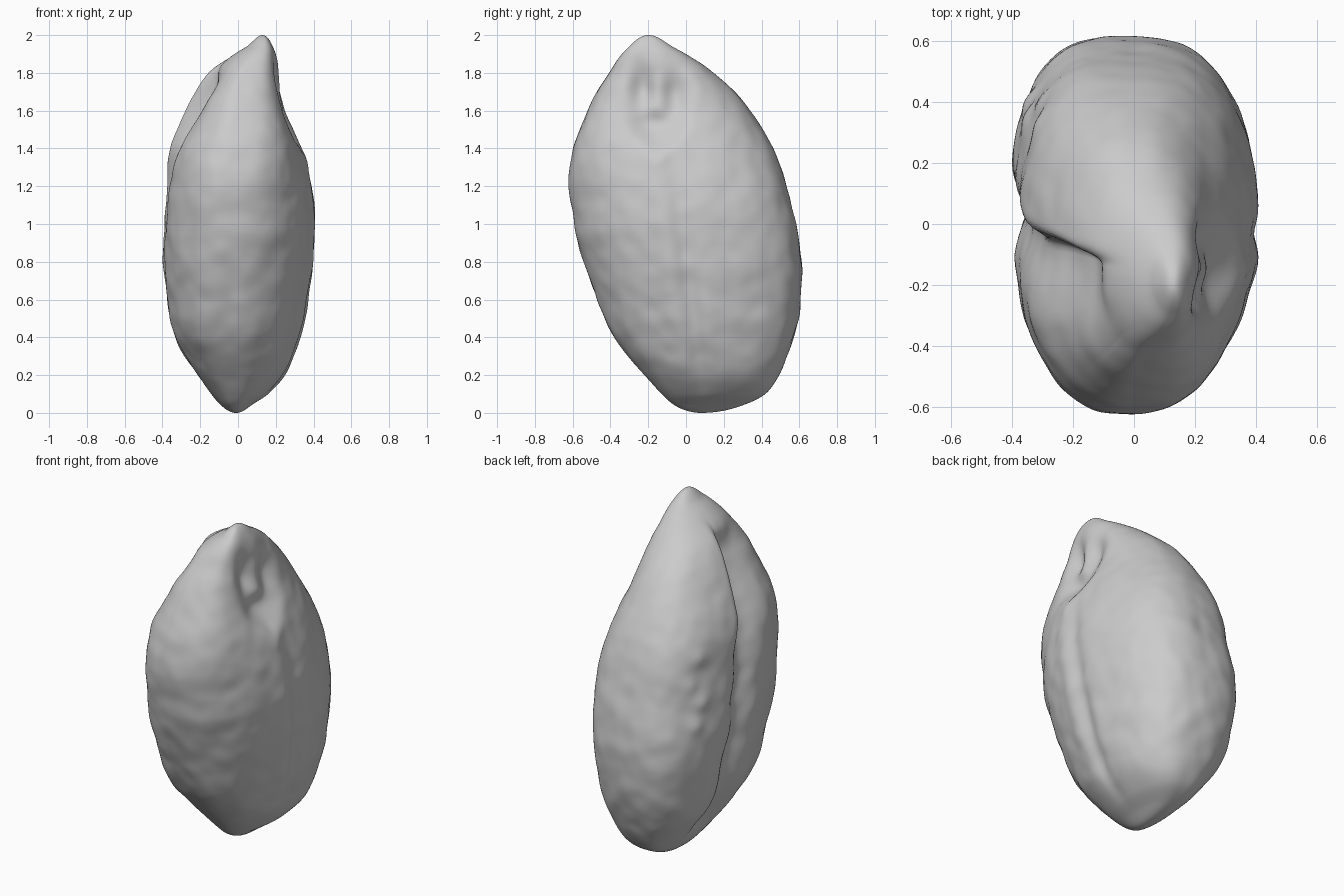
import bpy, bmesh, math
from mathutils import Vector, noise

if "Cube" in bpy.data.objects:
    bpy.data.objects.remove(bpy.data.objects["Cube"], do_unlink=True)

# Height, then left/right and front/back limits of the husk
PROFILE = [
    (0.0, -0.01, -0.01, 0.08, 0.08), (0.04, -0.09, 0.07, -0.06, 0.3),
    (0.1, -0.15, 0.16, -0.13, 0.42), (0.2, -0.23, 0.25, -0.22, 0.49),
    (0.4, -0.35, 0.33, -0.38, 0.57), (0.6, -0.39, 0.37, -0.47, 0.605),
    (0.8, -0.41, 0.4, -0.54, 0.61), (1.0, -0.4, 0.41, -0.59, 0.58),
    (1.2, -0.385, 0.39, -0.62, 0.53), (1.4, -0.365, 0.335, -0.595, 0.46),
    (1.6, -0.285, 0.265, -0.52, 0.34), (1.8, -0.16, 0.225, -0.41, 0.15),
    (1.9, -0.02, 0.2, -0.34, 0.0), (1.95, 0.06, 0.18, -0.29, -0.09),
    (2.0, 0.13, 0.13, -0.2, -0.2)]
# Roundness of each section quarter, keyed by (x is positive, y is positive):
# sideways and lengthways power low down, then high up
QUARTERS = {(True, True): (2.6, 2.1, 2.3, 2.1), (False, True): (3.4, 2.0, 2.4, 2.0),
            (False, False): (3.1, 1.7, 2.0, 1.7), (True, False): (2.0, 1.9, 3.0, 2.6)}
RINGS, SIDES = 150, 180


def angle_of(z):
    return math.acos(max(-1, min(1, 1 - z)))


def limits(a):
    """Smooth interpolation of the profile by polar angle."""
    keys = [angle_of(p[0]) for p in PROFILE]
    i = max(k for k in range(len(keys) - 1) if keys[k] <= a or k == 0)
    h = keys[i + 1] - keys[i]
    t = (a - keys[i]) / h

    def slope(k, c):
        lo, hi = max(k - 1, 0), min(k + 1, len(keys) - 1)
        return (PROFILE[hi][c] - PROFILE[lo][c]) / (keys[hi] - keys[lo])
    out = []
    for c in range(1, 5):
        p, q = PROFILE[i][c], PROFILE[i + 1][c]
        s = t * t * (3 - 2 * t)
        out.append(p + (q - p) * s + h * (slope(i, c) * t * (1 - t) ** 2
                                          - slope(i + 1, c) * t * t * (1 - t)))
    return out


def bell(d, width):
    return math.exp(-(d / width) ** 2)


def ramp(v, lo, hi):
    t = max(0, min(1, (v - lo) / (hi - lo)))
    return t * t * (3 - 2 * t)


def spot(y, z, y0, z0, wy, wz):
    return bell(y - y0, wy) * bell(z - z0, wz)


def section_radius(u, v, z):
    """Distance to the section outline in direction (u, v), by Newton steps."""
    a0, b0, a1, b1 = QUARTERS[u >= 0, v >= 0]
    high = ramp(z, 1.1, 1.6)
    a, b = a0 + (a1 - a0) * high, b0 + (b1 - b0) * high
    f = 1.3
    for _ in range(7):
        pu, pv = (abs(u) * f) ** a, (abs(v) * f) ** b
        f -= (pu + pv - 1) * f / (a * pu + b * pv)
    return f


def sculpt(p, c, side):
    """Folds, hollow and lumps that shape the husk."""
    x, y, z = p
    ends = ramp(z, 0.02, 0.3) * ramp(z, 2.0, 1.75)
    if side < 0:
        # Overlapping fold down the left-hand seam
        s = y - (0.21 - 0.19 * z + 0.03 * noise.noise(Vector((0, 3, z * 4))))
        high = ramp(z, 1.1, 1.6)
        depth = (0.06 + 0.06 * high) * ramp(z, 1.93, 1.68)
        fall = bell(s, 0.08 - 0.045 * high) if s > 0 else bell(s, 0.11 + 0.12 * high)
        x += depth * fall * ends * min(1, -side * 2)
        # Rough lumps on the back lobe
        for by, bz in ((0.4, 0.92), (0.35, 1.04), (0.41, 1.15), (0.34, 1.29)):
            x -= 0.016 * spot(y, z, by, bz, 0.05, 0.05)
    else:
        k = min(1, side * 2)
        # Shallow groove and neighbouring ridge
        s = y - (0.1 - 0.12 * z)
        low = ramp(z, 1.4, 0.9) * ends
        x -= k * low * (0.02 * bell(s, 0.05) - 0.008 * bell(s + 0.1, 0.06))
        # Wrinkled hollow beneath the tip
        hollow = 0.06 * spot(y, z, -0.23, 1.71, 0.07, 0.12)
        hollow += 0.06 * spot(y, z, -0.17, 1.52, 0.12, 0.1)
        hollow += 0.05 * spot(y, z, -0.06, 1.68, 0.07, 0.12)
        hollow -= 0.018 * spot(y, z, -0.17, 1.6, 0.08, 0.05)
        hollow -= 0.012 * bell(z - 1.34 - 0.9 * abs(y + 0.15), 0.06) * bell(y + 0.15, 0.2)
        x -= k * hollow
    # Fine uneven skin
    q = Vector((x, y, z))
    n = noise.noise(q * 5) * 0.009 + noise.noise(q * 11) * 0.005
    out = Vector((x - c[0], y - c[1], 0))
    if out.length > 0.001:
        q += out.normalized() * n * ends
    return q


# Husk body lofted from rounded sections
bm = bmesh.new()
rings = []
for r in range(1, RINGS):
    a = math.pi * r / RINGS
    z = 1 - math.cos(a)
    x0, x1, y0, y1 = limits(a)
    cx, cy = (x0 + x1) / 2, (y0 + y1) / 2
    ring = []
    for s in range(SIDES):
        t = 2 * math.pi * s / SIDES
        u, v = math.cos(t), math.sin(t)
        f = section_radius(u, v, z)
        p = (cx + u * f * (x1 - x0) / 2, cy + v * f * (y1 - y0) / 2, z)
        ring.append(bm.verts.new(sculpt(p, (cx, cy), u)))
    rings.append(ring)
for lower, upper in zip(rings, rings[1:]):
    for s in range(SIDES):
        n = (s + 1) % SIDES
        bm.faces.new((lower[s], lower[n], upper[n], upper[s]))
for row, ring in ((PROFILE[0], rings[0]), (PROFILE[-1], rings[-1])):
    pole = bm.verts.new((row[1], row[3], row[0]))
    for s in range(SIDES):
        bm.faces.new((ring[s], ring[(s + 1) % SIDES], pole))
bmesh.ops.recalc_face_normals(bm, faces=bm.faces)
mesh = bpy.data.meshes.new("seed_husk")
bm.to_mesh(mesh)
bm.free()
husk = bpy.data.objects.new("seed_husk", mesh)
bpy.context.collection.objects.link(husk)

# Plain grey material
grey = bpy.data.materials.new("plain_grey")
grey.use_nodes = True
color = (0.6, 0.6, 0.6, 1)
grey.diffuse_color = color
grey.node_tree.nodes["Principled BSDF"].inputs["Base Color"].default_value = color
mesh.materials.append(grey)

# Smooth shading
bpy.context.view_layer.objects.active = husk
husk.select_set(True)
bpy.ops.object.shade_smooth_by_angle(angle=math.radians(60))
